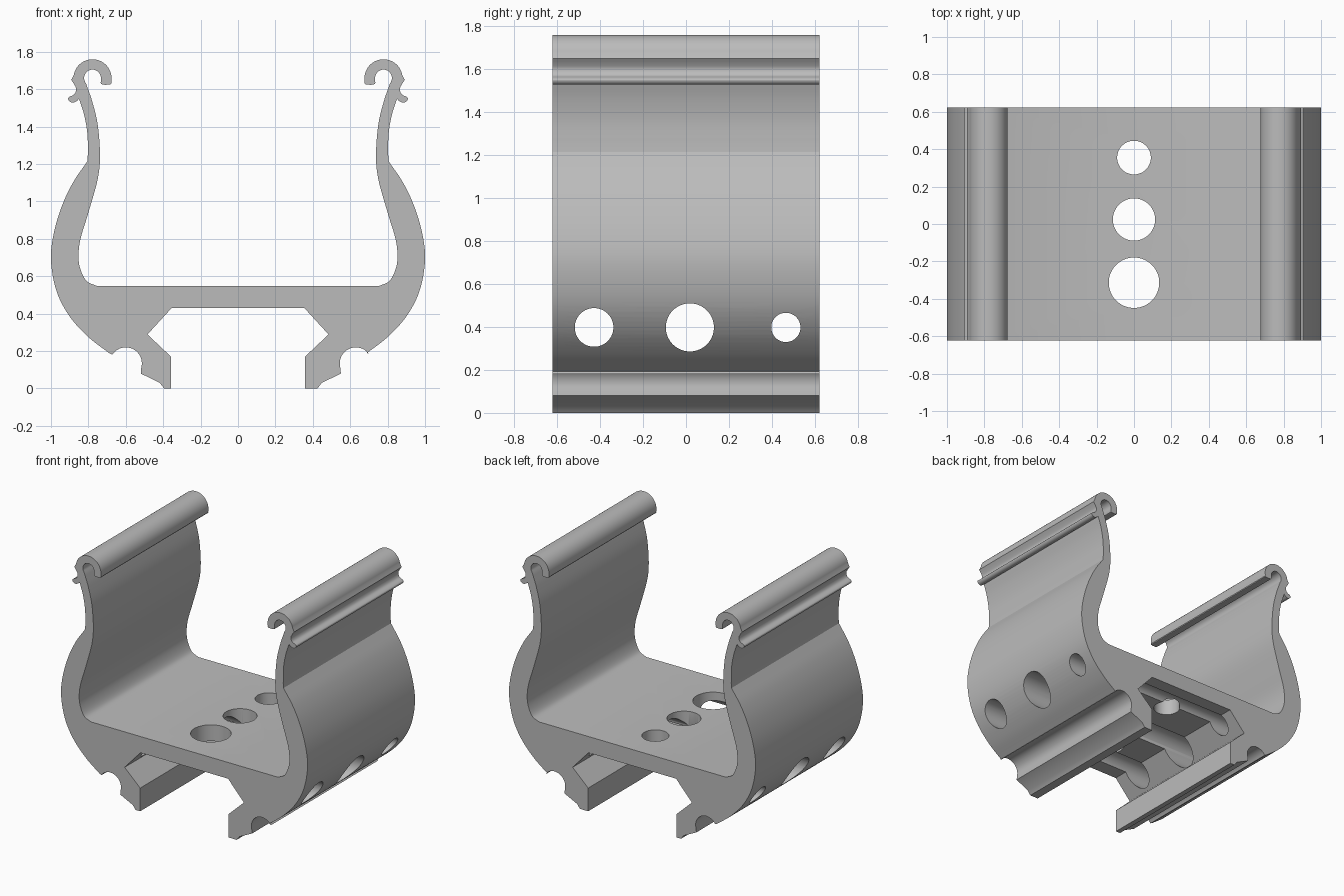
import bpy, bmesh, math
from mathutils import Vector

cube = bpy.data.objects.get("Cube")
if cube:
    bpy.data.objects.remove(cube, do_unlink=True)

DEPTH = 1.245

grey = bpy.data.materials.new("plain grey")
grey.use_nodes = True
colour = (0.5, 0.5, 0.5, 1)
grey.diffuse_color = colour
grey.node_tree.nodes["Principled BSDF"].inputs["Base Color"].default_value = colour


def spline(points, steps=6):
    """Smooth curve through the given points."""
    p = [Vector(q) for q in points]
    p = [2 * p[0] - p[1]] + p + [2 * p[-1] - p[-2]]
    out = []
    for a, b, c, d in zip(p, p[1:], p[2:], p[3:]):
        for i in range(steps):
            t = i / steps
            out.append(0.5 * (2 * b + (c - a) * t + (2 * a - 5 * b + 4 * c - d) * t ** 2
                              + (3 * b - a - 3 * c + d) * t ** 3))
    return out + [p[-2]]


def arc(cx, cz, r, start, end, steps=20):
    angles = [math.radians(start + (end - start) * i / steps) for i in range(steps + 1)]
    return [Vector((cx + r * math.cos(a), cz + r * math.sin(a))) for a in angles]


def half_profile(shift):
    """Outline of one side, from the floor underside round to the floor top."""
    pts = [Vector(q) for q in ((0.355, 0.43), (0.484, 0.289), (0.358, 0.17), (0.358, 0),
                               (0.395 + shift, 0), (0.418 + shift, 0.03), (0.52 + shift, 0.08))]
    # round groove above the foot
    pts += arc(0.6 + shift, 0.134, 0.086, 196, 33)
    # bulging outer wall
    pts += spline([(0.69, 0.19), (0.80, 0.275), (0.90, 0.385), (0.97, 0.52), (1, 0.685),
                   (0.985, 0.83), (0.94, 0.98), (0.88, 1.105), (0.805, 1.215)])
    # upper outer wall and barb
    pts += spline([(0.803, 1.25), (0.805, 1.36), (0.822, 1.46), (0.85, 1.55)])
    pts += spline([(0.857, 1.54), (0.88, 1.528), (0.9, 1.534), (0.909, 1.55), (0.9, 1.56),
                   (0.875, 1.573), (0.865, 1.6), (0.875, 1.625), (0.892, 1.65)], 4)
    # curled lip
    pts += arc(0.778, 1.658, 0.102, 10, 190, 32)
    pts += spline([(0.676, 1.633), (0.685, 1.625), (0.725, 1.625), (0.734, 1.635)], 3)
    pts += arc(0.778, 1.66, 0.045, 180, -38)
    # inner wall
    pts += spline([(0.805, 1.61), (0.778, 1.53), (0.75, 1.41), (0.738, 1.25), (0.75, 1.12),
                   (0.8, 0.94), (0.842, 0.8), (0.853, 0.706), (0.842, 0.636), (0.81, 0.575),
                   (0.757, 0.549)])
    return pts


# extruded cradle
right = half_profile(0.03)
left = [Vector((-p.x, p.y)) for p in reversed(half_profile(0))]
bm = bmesh.new()
face = bm.faces.new([bm.verts.new((p.x, -DEPTH / 2, p.y)) for p in right + left])
side = bmesh.ops.extrude_face_region(bm, geom=[face])
moved = [g for g in side["geom"] if isinstance(g, bmesh.types.BMVert)]
bmesh.ops.translate(bm, verts=moved, vec=(0, DEPTH, 0))
bmesh.ops.remove_doubles(bm, verts=bm.verts, dist=0.0005)
bmesh.ops.recalc_face_normals(bm, faces=bm.faces)
mesh = bpy.data.meshes.new("cradle")
bm.to_mesh(mesh)
bm.free()
cradle = bpy.data.objects.new("cradle", mesh)
bpy.context.collection.objects.link(cradle)
mesh.materials.append(grey)


def drill(y, z, radius, length, turn):
    """Cut a round hole through the cradle."""
    bpy.ops.mesh.primitive_cylinder_add(vertices=64, radius=radius, depth=length,
                                        location=(0, y, z), rotation=(0, turn, 0))
    cutter = bpy.context.object
    cutter.name = "hole_cutter"
    cutter.hide_render = True
    cutter.data.materials.append(grey)
    mod = cradle.modifiers.new("hole", 'BOOLEAN')
    mod.operation = 'DIFFERENCE'
    mod.solver = 'EXACT'
    mod.object = cutter
    bpy.ops.object.select_all(action='DESELECT')
    bpy.context.view_layer.objects.active = cradle
    cradle.select_set(True)
    bpy.ops.object.modifier_apply(modifier=mod.name)
    bpy.data.objects.remove(cutter, do_unlink=True)


# cross holes through both walls, then holes through the floor
for y, r in ((-0.428, 0.09), (0.018, 0.112), (0.465, 0.068)):
    drill(y, 0.398, r, 3, math.pi / 2)
for y, r in ((0.355, 0.09), (0.024, 0.113), (-0.314, 0.135)):
    drill(y, 0.5, r, 0.5, 0)

bpy.ops.object.shade_smooth_by_angle(angle=math.radians(30))
